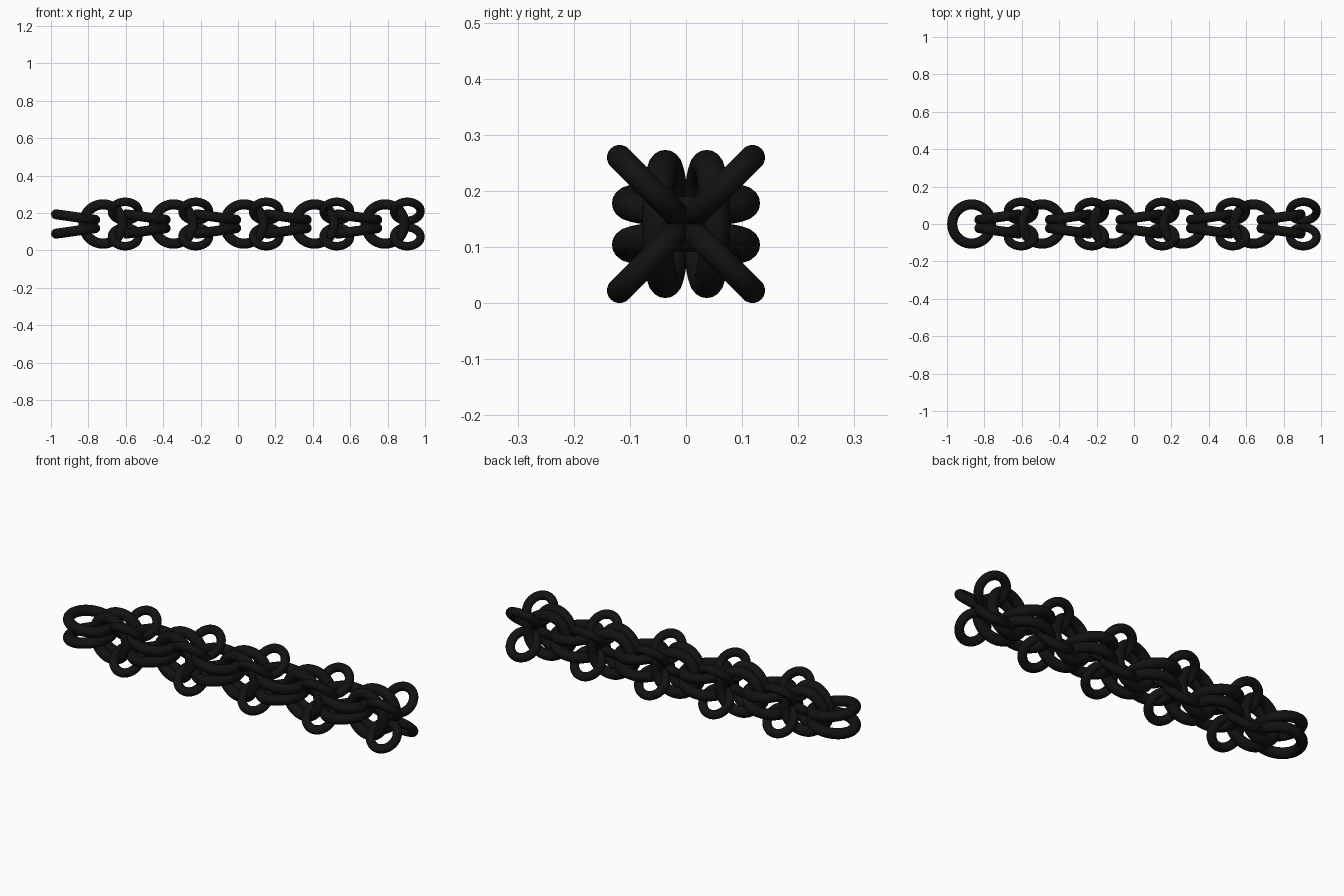
import bpy
from math import radians, cos, sin
from mathutils import Matrix

if "Cube" in bpy.data.objects:
    bpy.data.objects.remove(bpy.data.objects["Cube"])

PERIOD, UNITS, MID_Z = 0.377, 5, 0.141
TILT = radians(8)

mat = bpy.data.materials.new("black_metal")
mat.diffuse_color = (0.006, 0.006, 0.006, 1)
mat.use_nodes = True
mat.node_tree.nodes["Principled BSDF"].inputs["Base Color"].default_value = mat.diffuse_color


def ring_mesh(name, major, minor):
    bpy.ops.mesh.primitive_torus_add(major_radius=major, minor_radius=minor,
                                     major_segments=56, minor_segments=18)
    ob = bpy.context.object
    bpy.ops.object.shade_smooth()
    me = ob.data
    me.name = name
    me.materials.append(mat)
    bpy.data.objects.remove(ob)
    return me


def place(name, me, loc, rot):
    ob = bpy.data.objects.new(name, me)
    bpy.context.collection.objects.link(ob)
    ob.matrix_world = Matrix.Translation(loc) @ rot


large = ring_mesh("large_ring", 0.105, 0.027)
small = ring_mesh("small_ring", 0.071, 0.0225)
upright = Matrix.Rotation(radians(90), 4, 'X')

for i in range(UNITS):
    x = i * PERIOD
    for s in (1, -1):
        # flat pair, spreading towards -x
        place("flat_ring", large, (x - 0.868, 0, MID_Z + s * 0.037),
              Matrix.Rotation(s * TILT, 4, 'Y'))
        # upright pair, spreading towards +x
        place("upright_ring", large, (x - 0.722, s * 0.037, MID_Z),
              Matrix.Rotation(s * TILT, 4, 'Z') @ upright)
    # four small diagonal connectors
    for k in range(4):
        a = radians(45 + 90 * k)
        place("connector_ring", small,
              (x - 0.603, 0.0966 * cos(a), MID_Z + 0.0966 * sin(a)),
              Matrix.Rotation(a, 4, 'X'))
